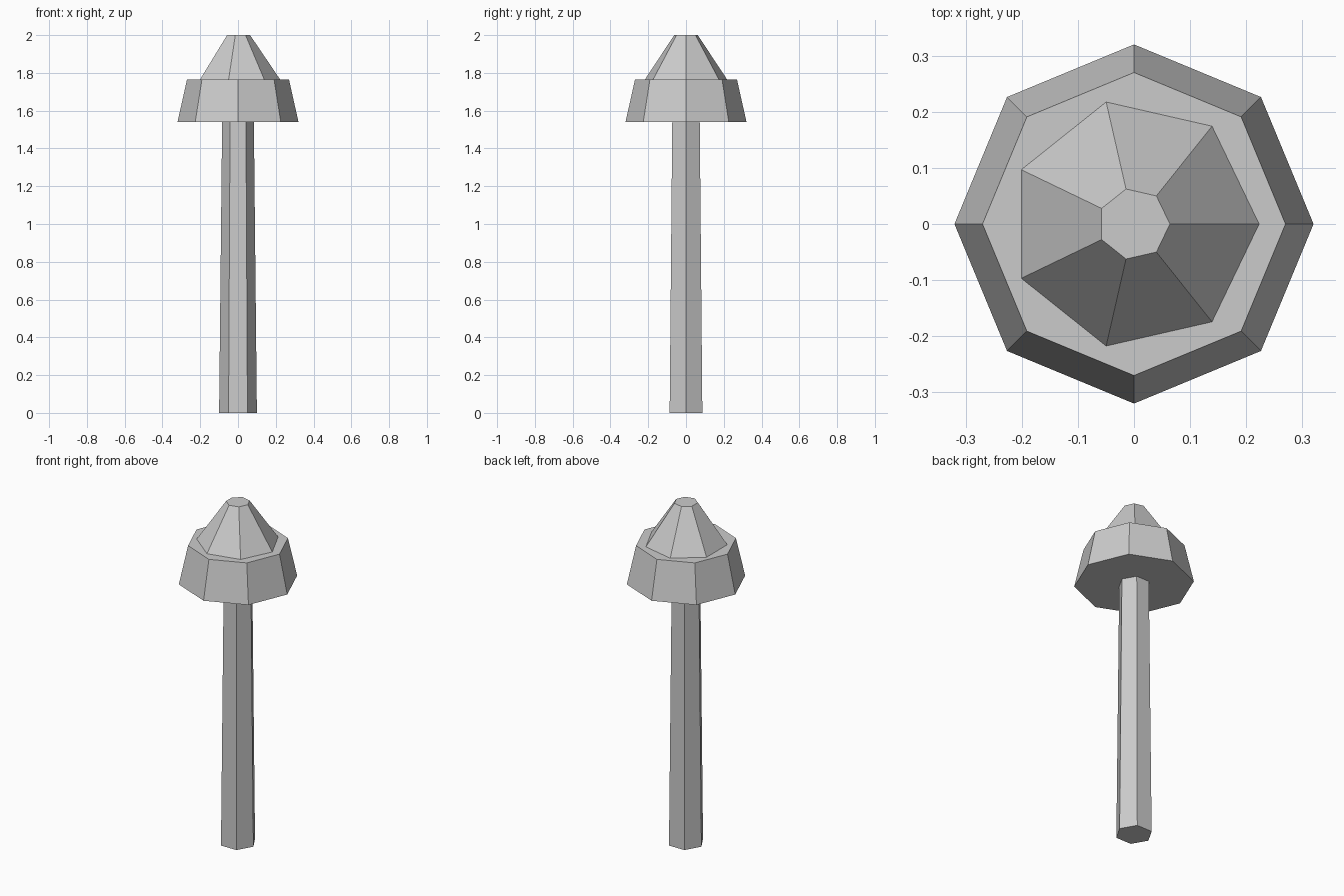
import bpy
import bmesh
from math import cos, sin, tau

if "Cube" in bpy.data.objects:
    bpy.data.objects.remove(bpy.data.objects["Cube"])


def tapered_prism(name, sides, r_bottom, r_top, z_bottom, z_top):
    """Flat-faced capped frustum with its first corner on +x."""
    bm = bmesh.new()
    rings = []
    for r, z in ((r_bottom, z_bottom), (r_top, z_top)):
        rings.append([bm.verts.new((r * cos(tau * i / sides), r * sin(tau * i / sides), z))
                      for i in range(sides)])
    low, high = rings
    for i in range(sides):
        j = (i + 1) % sides
        bm.faces.new((low[i], low[j], high[j], high[i]))
    bm.faces.new(low[::-1])
    bm.faces.new(high)
    mesh = bpy.data.meshes.new(name)
    bm.to_mesh(mesh)
    bm.free()
    obj = bpy.data.objects.new(name, mesh)
    bpy.context.collection.objects.link(obj)
    return obj


# Hexagonal stem
tapered_prism("stem", 6, 0.10, 0.084, 0.0, 1.541)
# Wide octagonal collar
tapered_prism("lower_cap", 8, 0.32, 0.27, 1.541, 1.765)
# Seven-sided blunt tip
tapered_prism("upper_cap", 7, 0.223, 0.064, 1.765, 2.0)
